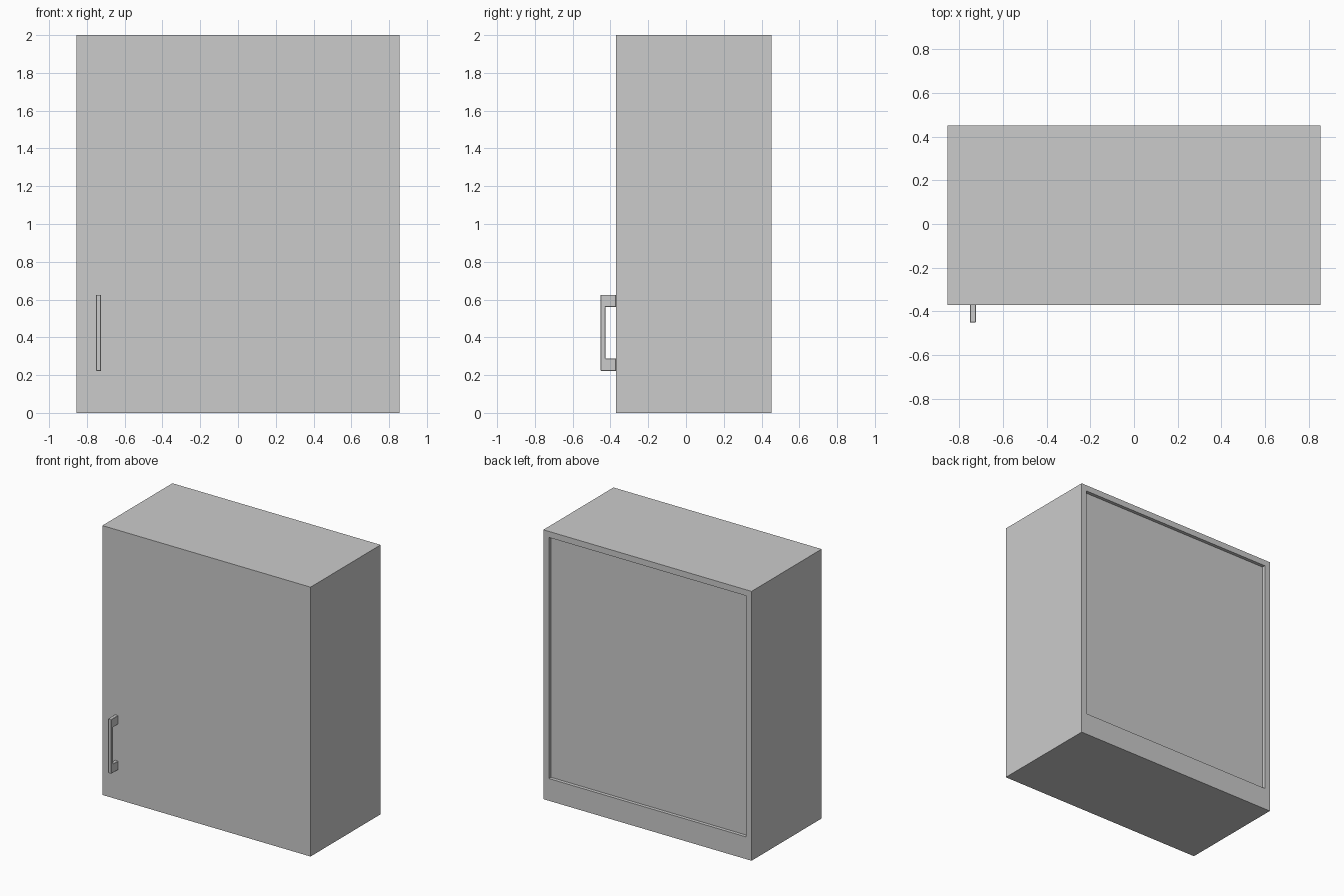
import bpy, bmesh

if "Cube" in bpy.data.objects:
    bpy.data.objects.remove(bpy.data.objects["Cube"])

W, H = 0.855, 2.0            # half width, height
FRONT, BACK = -0.37, 0.452   # door face, rear edge
T, BASE = 0.045, 0.165       # board thickness, base height
DOOR_BACK = FRONT + T


def finish(name, bm):
    mesh = bpy.data.meshes.new(name)
    bm.to_mesh(mesh)
    bm.free()
    obj = bpy.data.objects.new(name, mesh)
    bpy.context.collection.objects.link(obj)
    return obj


def box(name, x, y, z):
    bm = bmesh.new()
    bmesh.ops.create_cube(bm, size=1)
    for v in bm.verts:
        v.co = [lo + (c + 0.5) * (hi - lo) for c, (lo, hi) in zip(v.co, (x, y, z))]
    return finish(name, bm)


# Carcass: two sides, top and deep base
depth = (DOOR_BACK, BACK)
for side, s in (("left", -1), ("right", 1)):
    box(side + "_side_panel", sorted((s * W, s * (W - T))), depth, (0, H))
inner = (-W + T, W - T)
box("top_panel", inner, depth, (H - T, H))
box("base", inner, depth, (0, BASE))

# Recessed back panel and full-width front door
box("back_panel", inner, (BACK - 0.045, BACK - 0.025), (BASE, H - T))
box("door", (-W, W), (FRONT, DOOR_BACK), (0, H))

# Bracket handle: C-shaped side profile extruded across x
profile = [(FRONT, 0.222), (-0.452, 0.222), (-0.452, 0.625), (FRONT, 0.625),
           (FRONT, 0.56), (-0.427, 0.56), (-0.427, 0.287), (FRONT, 0.287)]
bm = bmesh.new()
face = bm.faces.new([bm.verts.new((-0.751, y, z)) for y, z in profile])
ext = bmesh.ops.extrude_face_region(bm, geom=[face])
bmesh.ops.translate(bm, vec=(0.026, 0, 0),
                    verts=[g for g in ext["geom"] if isinstance(g, bmesh.types.BMVert)])
bmesh.ops.recalc_face_normals(bm, faces=bm.faces)
handle = finish("door_handle", bm)
bevel = handle.modifiers.new("Soft edges", "BEVEL")
bevel.width = 0.002
bevel.segments = 1
